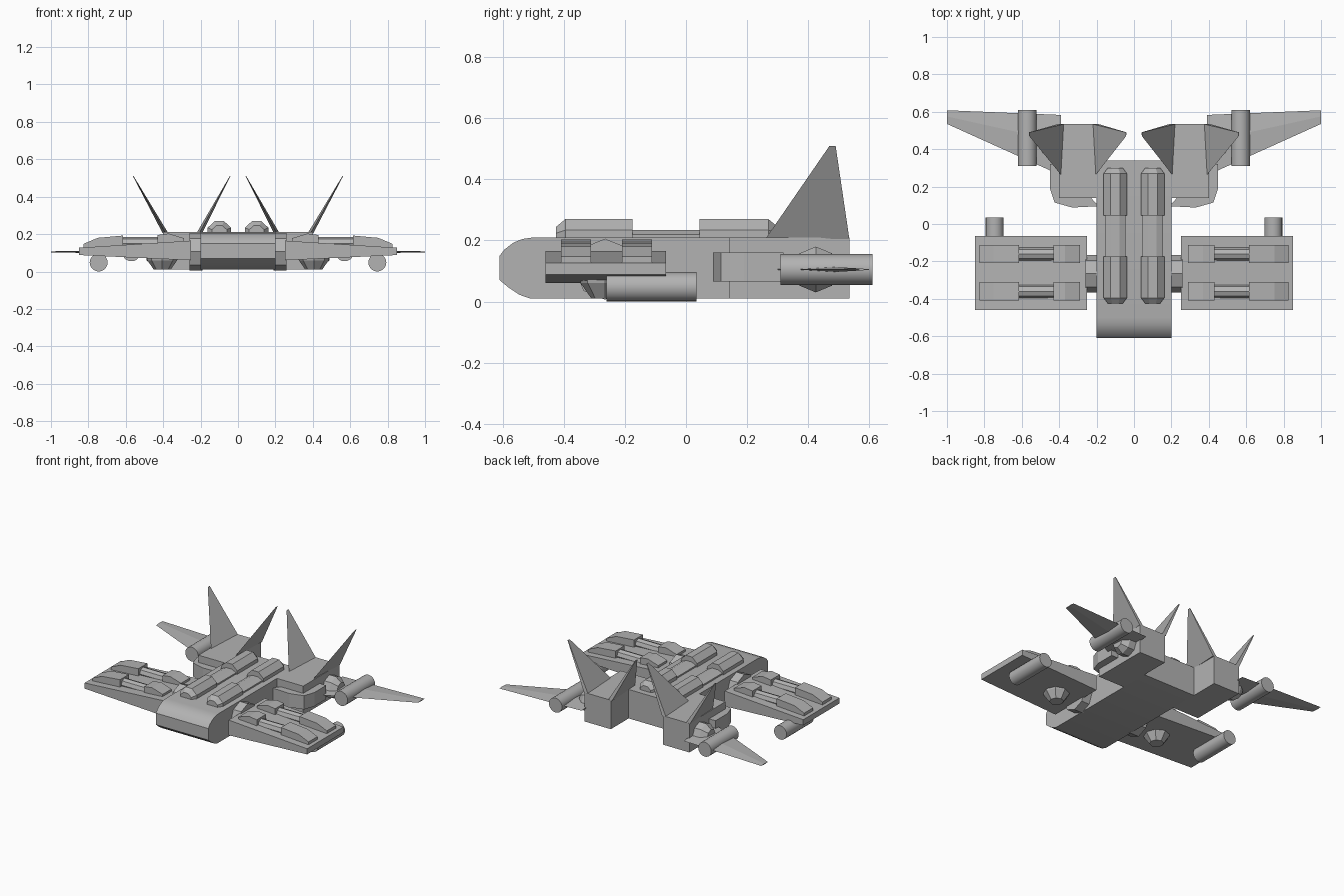
import bpy
import bmesh
import math

if "Cube" in bpy.data.objects:
    bpy.data.objects.remove(bpy.data.objects["Cube"])

GREY = (0.45, 0.45, 0.45, 1.0)
paint = bpy.data.materials.new("hull grey")
paint.use_nodes = True
paint.diffuse_color = GREY
paint.node_tree.nodes["Principled BSDF"].inputs["Base Color"].default_value = GREY


def loft(name, rings, mirror=True, smooth=False):
    """Join matching cross-sections into a closed solid."""
    bm = bmesh.new()
    loops = [[bm.verts.new(p) for p in ring] for ring in rings]
    for a, b in zip(loops, loops[1:]):
        for i in range(len(a)):
            j = (i + 1) % len(a)
            bm.faces.new((a[i], a[j], b[j], b[i]))
    bm.faces.new(loops[0])
    bm.faces.new(loops[-1])
    bmesh.ops.recalc_face_normals(bm, faces=bm.faces)
    mesh = bpy.data.meshes.new(name)
    bm.to_mesh(mesh)
    bm.free()
    mesh.materials.append(paint)
    obj = bpy.data.objects.new(name, mesh)
    bpy.context.collection.objects.link(obj)
    if mirror:
        obj.modifiers.new("Mirror", "MIRROR")
    if smooth:
        bpy.ops.object.select_all(action="DESELECT")
        obj.select_set(True)
        bpy.context.view_layer.objects.active = obj
        bpy.ops.object.shade_smooth_by_angle(angle=math.radians(32))
    return obj


def place(axis, u, v, w):
    """Put a profile point (u, v) at position w along an axis."""
    return {"x": (w, u, v), "y": (u, w, v), "z": (u, v, w)}[axis]


def prism(name, profile, axis, lo, hi, **options):
    rings = [[place(axis, u, v, w) for u, v in profile] for w in (lo, hi)]
    return loft(name, rings, **options)


def tube(name, axis, centre, ends, sides=8, smooth=False):
    """Round or faceted tube; ends is a list of (position, radius)."""
    rings = []
    for w, r in ends:
        angles = [math.tau * i / sides for i in range(sides)]
        rings.append([place(axis, centre[0] + r * math.cos(a),
                            centre[1] + r * math.sin(a), w) for a in angles])
    return loft(name, rings, smooth=smooth)


# Main hull with rounded nose
prism("hull", [(-0.61, 0.07), (-0.61, 0.15), (-0.595, 0.17), (-0.565, 0.193),
               (-0.535, 0.205), (-0.50, 0.21), (0.34, 0.21), (0.34, 0.01),
               (-0.51, 0.01), (-0.545, 0.022), (-0.58, 0.045)],
      "x", -0.2, 0.2, mirror=False, smooth=True)

# Rear engine blocks and their side sponsons
prism("engine_block", [(0.2, 0.14), (0.4, 0.14), (0.4, 0.535), (0.2, 0.535)],
      "z", 0.01, 0.21)
prism("engine_sponson", [(0.19, 0.095), (0.33, 0.088), (0.425, 0.115),
                         (0.45, 0.19), (0.45, 0.32), (0.39, 0.32)],
      "z", 0.065, 0.16)


# Faceted rails along the hull top
def rail_ring(y, half, top):
    half_profile = [(half, 0.20), (half, 0.21 + (top - 0.21) * 0.4), (half * 0.4, top)]
    profile = half_profile + [(-u, z) for u, z in reversed(half_profile)]
    return [(0.1 + u, y, z) for u, z in profile]


for name, tip, shoulder, inner in (("front_rail", -0.425, -0.395, -0.175),
                                   ("rear_rail", 0.3, 0.27, 0.045)):
    loft(name, [rail_ring(tip, 0.04, 0.245), rail_ring(shoulder, 0.062, 0.27),
                rail_ring(inner, 0.062, 0.27)])
loft("middle_rail", [rail_ring(y, 0.054, 0.235) for y in (-0.18, 0.05)])

# Front wing panels and their faceted hull joints
prism("wing_panel", [(0.25, 0.06), (0.25, 0.165), (0.85, 0.127), (0.85, 0.088)],
      "y", -0.46, -0.065)
tube("wing_joint", "x", (-0.265, 0.106), [(0.19, 0.1), (0.26, 0.1)])

# Two rows of stepped covers joined by a tube on each panel
for row, y in (("front", -0.36), ("rear", -0.16)):
    prism(row + "_outer_cover", [(0.825, 0.12), (0.825, 0.148), (0.75, 0.18),
                                 (0.615, 0.192), (0.615, 0.13)],
          "y", y - 0.049, y + 0.049)
    prism(row + "_inner_cover", [(0.43, 0.14), (0.43, 0.195), (0.37, 0.203),
                                 (0.29, 0.178), (0.29, 0.15)],
          "y", y - 0.049, y + 0.049)
    tube(row + "_cover_tube", "x", (y, 0.15), [(0.42, 0.035), (0.63, 0.035)])

# Wing tip cannisters and nozzles below the panels
tube("tip_canister", "y", (0.745, 0.048), [(-0.26, 0.048), (0.035, 0.048)],
     sides=20, smooth=True)
tube("belly_nozzle", "z", (0.405, -0.265), [(0.09, 0.085), (0.06, 0.08), (0.01, 0.045)])

# Rear wings, their faceted mounts and round pods
loft("rear_wing", [
    [(0.39, 0.26, 0.105), (0.39, 0.44, 0.116), (0.39, 0.583, 0.105), (0.39, 0.44, 0.094)],
    [(1.0, 0.535, 0.105), (1.0, 0.575, 0.108), (1.0, 0.608, 0.105), (1.0, 0.575, 0.102)]])
tube("wing_mount", "x", (0.425, 0.105), [(0.39, 0.075), (0.45, 0.075), (0.49, 0.045)])
tube("wing_pod", "y", (0.57, 0.105), [(0.31, 0.05), (0.61, 0.05)], sides=20, smooth=True)

# Canted tail fins, one leaning out and one leaning in
for name, root, tip in (("outer_fin", 0.388, 0.56), ("inner_fin", 0.207, 0.042)):
    loft(name, [
        [(root, 0.26, 0.205), (root + 0.015, 0.535, 0.205), (root - 0.015, 0.535, 0.205)],
        [(tip, 0.47, 0.51), (tip + 0.002, 0.49, 0.51), (tip - 0.002, 0.49, 0.51)]])
